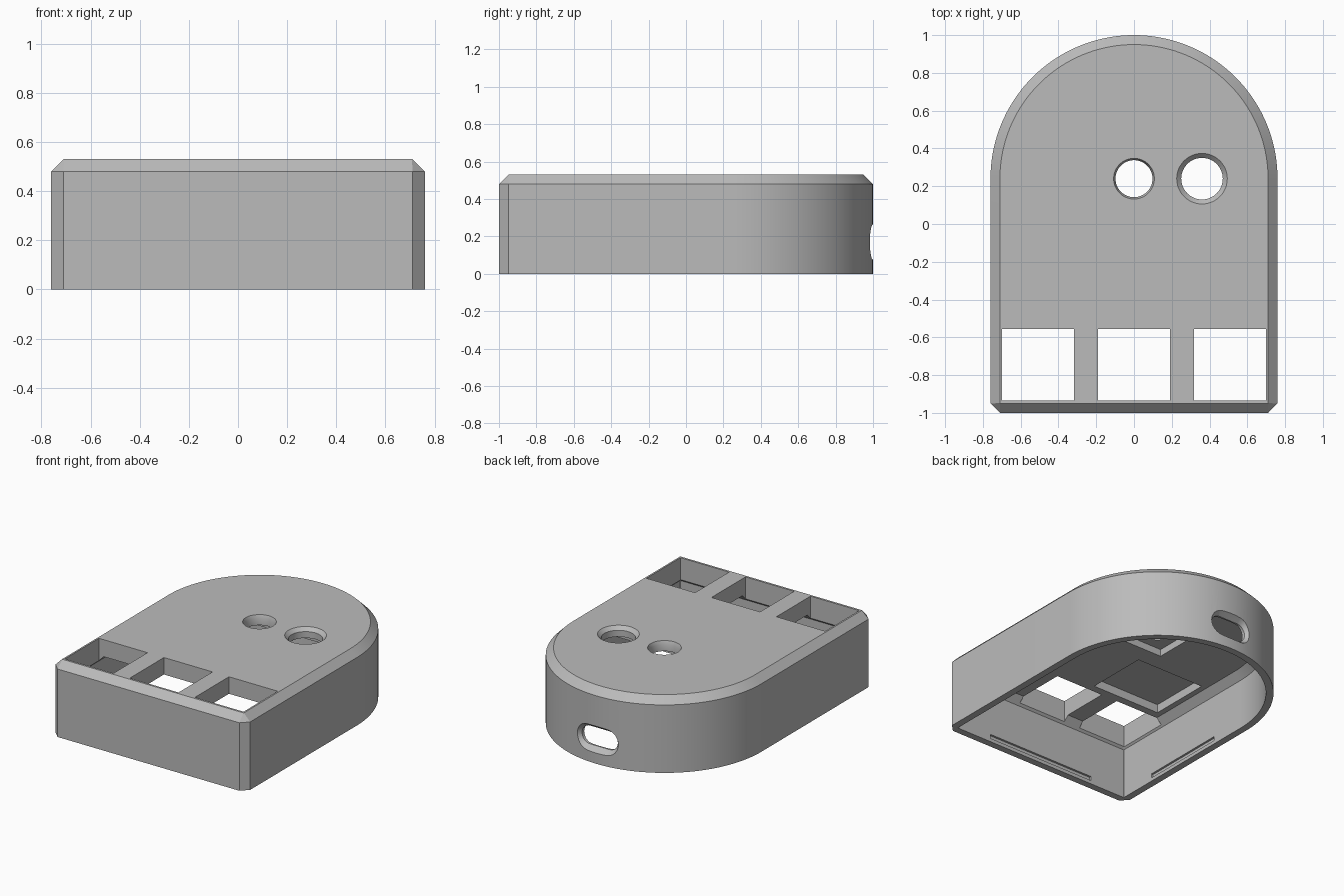
import bpy, bmesh, math
from mathutils import Vector

cube = bpy.data.objects.get("Cube")
if cube:
    bpy.data.objects.remove(cube, do_unlink=True)

grey = bpy.data.materials.new("plain_grey")
grey.use_nodes = True
colour = (0.5, 0.5, 0.5, 1)
grey.diffuse_color = colour
grey.node_tree.nodes["Principled BSDF"].inputs["Base Color"].default_value = colour

R, ARC_Y, TOP, WALL = 0.76, 0.24, 0.53, 0.05


def loft(name, rings):
    """Closed solid through a list of equally long rings of points."""
    bm = bmesh.new()
    loops = [[bm.verts.new(p) for p in ring] for ring in rings]
    for a, b in zip(loops, loops[1:]):
        for i in range(len(a)):
            j = (i + 1) % len(a)
            bm.faces.new((a[i], a[j], b[j], b[i]))
    bm.faces.new(loops[0])
    bm.faces.new(loops[-1])
    bmesh.ops.recalc_face_normals(bm, faces=bm.faces)
    mesh = bpy.data.meshes.new(name)
    bm.to_mesh(mesh)
    bm.free()
    mesh.materials.append(grey)
    obj = bpy.data.objects.new(name, mesh)
    bpy.context.collection.objects.link(obj)
    return obj


def outline(inset, z, steps=72):
    """Rounded back, straight sides, clipped front corners."""
    r = R - inset
    c = max(WALL - inset, 0.002)
    front = inset - 1
    pts = [(r * math.cos(math.pi * i / steps), ARC_Y + r * math.sin(math.pi * i / steps))
           for i in range(steps + 1)]
    pts += [(-r, front + c), (c - r, front), (r - c, front), (r, front + c)]
    return [Vector((x, y, z)) for x, y in pts]


def circle(x, y, z, r, n=48):
    return [Vector((x + r * math.cos(math.tau * i / n), y + r * math.sin(math.tau * i / n), z))
            for i in range(n)]


def slot_ring(y, half_w, half_h, zc=0.17, n=12):
    """Stadium-shaped ring standing in the xz plane."""
    pts = []
    for side, start in ((1, -math.pi / 2), (-1, math.pi / 2)):
        for i in range(n + 1):
            a = start + math.pi * i / n
            pts.append(Vector((side * (half_w - half_h) + half_h * math.cos(a), y,
                               zc + half_h * math.sin(a))))
    return pts


def box(name, x0, x1, y0, y1, z0, z1):
    return loft(name, [[Vector(p) for p in ((x0, y0, z), (x1, y0, z), (x1, y1, z), (x0, y1, z))]
                       for z in (z0, z1)])


# Outer body with chamfered top edge
body = loft("case_shell", [outline(0, 0), outline(0, 0.48), outline(WALL, TOP)])

# Inner cavity
cutters = [loft("cavity", [outline(WALL, -0.1), outline(WALL, 0.36), outline(0.1, 0.41)])]

# Three square windows along the front
for x in (-0.508, 0, 0.508):
    cutters.append(box("window_cut", x - 0.19, x + 0.19, -0.935, -0.555, 0.3, 0.7))

# Two countersunk round holes
for x, r, rim in ((0, 0.098, 0.108), (0.36, 0.11, 0.134)):
    depth = 0.025
    over = 0.02
    cutters.append(loft("hole_cut", [circle(x, ARC_Y, 0.3, r),
                                     circle(x, ARC_Y, TOP - depth, r),
                                     circle(x, ARC_Y, TOP, rim),
                                     circle(x, ARC_Y, TOP + over, rim)]))

# Flared slot through the back wall
cutters.append(loft("slot_cut", [slot_ring(0.8, 0.14, 0.065), slot_ring(0.96, 0.14, 0.065),
                                 slot_ring(1.0, 0.175, 0.095), slot_ring(1.1, 0.175, 0.095)]))

# Pockets in the ceiling
cutters.append(box("large_pocket", -0.62, -0.08, -0.5, -0.05, 0.3, 0.47))
cutters.append(box("hole_pocket", -0.16, 0.16, 0.08, 0.4, 0.3, 0.46))
cutters.append(box("knob_pocket", 0.19, 0.53, 0.07, 0.41, 0.3, 0.46))

# Snap grooves near the bottom rim
cutters.append(box("front_groove", -0.43, 0.43, -0.965, -0.9, 0.025, 0.055))
for s in (-1, 1):
    a, b = sorted((s * 0.65, s * 0.725))
    cutters.append(box("side_groove", a, b, -0.67, -0.03, 0.025, 0.055))

# Carve everything out of the body
bpy.context.view_layer.objects.active = body
for cutter in cutters:
    cutter.hide_render = True
    mod = body.modifiers.new(cutter.name, "BOOLEAN")
    mod.operation = "DIFFERENCE"
    mod.solver = "EXACT"
    mod.object = cutter
    bpy.ops.object.modifier_apply(modifier=mod.name)
for cutter in cutters:
    bpy.data.objects.remove(cutter, do_unlink=True)

bpy.ops.object.select_all(action="DESELECT")
body.select_set(True)
bpy.ops.object.shade_smooth_by_angle(angle=math.radians(25))
